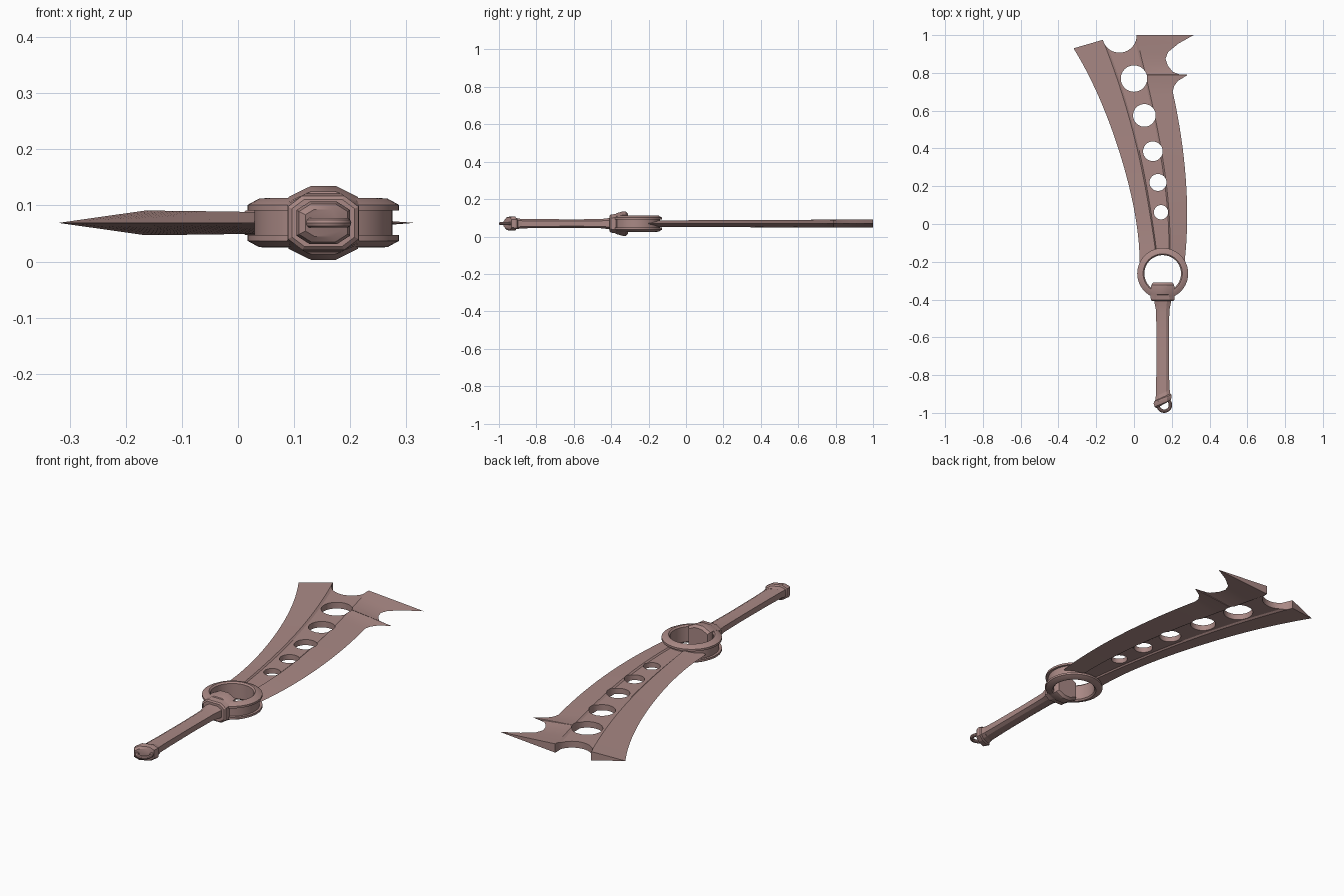
import bpy, bmesh, math
from mathutils import Matrix, Vector

if "Cube" in bpy.data.objects:
    bpy.data.objects.remove(bpy.data.objects["Cube"])

MID = 0.069          # height of the flat symmetry plane
AXIS = 0.152         # x of the grip axis
RING = (0.152, -0.262)

steel = bpy.data.materials.new("dusty_rose_metal")
steel.use_nodes = True
colour = (0.40, 0.25, 0.235, 1)
steel.diffuse_color = colour
steel.node_tree.nodes["Principled BSDF"].inputs["Base Color"].default_value = colour


def finish(bm, name, angle=25):
    bmesh.ops.recalc_face_normals(bm, faces=bm.faces)
    mesh = bpy.data.meshes.new(name)
    bm.to_mesh(mesh)
    bm.free()
    obj = bpy.data.objects.new(name, mesh)
    bpy.context.collection.objects.link(obj)
    mesh.materials.append(steel)
    smooth(obj, angle)
    return obj


def smooth(obj, angle):
    bpy.ops.object.select_all(action='DESELECT')
    obj.select_set(True)
    bpy.context.view_layer.objects.active = obj
    bpy.ops.object.shade_smooth_by_angle(angle=math.radians(angle))


def loft(name, sections, closed=False, angle=25):
    """Skin a list of equal-length loops, capped unless closed."""
    bm = bmesh.new()
    loops = [[bm.verts.new(p) for p in s] for s in sections]
    n = len(loops[0])
    pairs = list(zip(loops, loops[1:]))
    if closed:
        pairs.append((loops[-1], loops[0]))
    else:
        bm.faces.new(loops[0])
        bm.faces.new(loops[-1])
    for a, b in pairs:
        for i in range(n):
            j = (i + 1) % n
            bm.faces.new((a[i], a[j], b[j], b[i]))
    return finish(bm, name, angle)


def lathe(name, profile, centre, steps):
    """Spin a closed (radius, height) profile about a vertical axis."""
    sections = []
    for k in range(steps):
        t = math.tau * k / steps
        sections.append([(centre[0] + r * math.cos(t), centre[1] + r * math.sin(t), MID + z)
                         for r, z in profile])
    return loft(name, sections, closed=True)


def octagon(y, w, h, fx=0.5, fz=0.6, slant=0.0):
    """Chamfered cross-section across the grip; slant tilts it in plan."""
    quarter = [(1, fz), (fx, 1)]
    pts = quarter + [(-x, z) for x, z in reversed(quarter)]
    pts += [(-x, -z) for x, z in pts]
    return [(AXIS + w * x, y + slant * x, MID + h * z) for x, z in pts]


def through(points, y):
    """Smooth x(y) curve passing through the points."""
    total = 0
    for i, (xi, yi) in enumerate(points):
        for j, (_, yj) in enumerate(points):
            if i != j:
                xi *= (y - yj) / (yi - yj)
        total += xi
    return total


# Blade outline and the two ridges that border the fuller
left_edge = [(.03, -.2), (0, .08), (-.08, .39), (-.172, .64), (-.32, .93)]
left_ridge = [(.113, -.135), (.08, .08), (.03, .34), (-.07, .71), (-.165, .975)]
right_ridge = [(.19, -.135), (.18, .13), (.145, .39), (.08, .71), (.01, 1)]
right_edge = [(.268, -.2), (.28, .13), (.265, .34), (.235, .55), (.205, .7)]
barbs = [(.212, .73), (.232, .757), (.285, .79), (.24, .792), (.205, .806),
         (.178, .84), (.167, .875), (.18, .91), (.235, .955), (.315, 1)]

rows = [(through(right_edge, y), y) for y in [-.2 + .05 * k for k in range(19)]] + barbs
sections = []
for rx, y in rows:
    lean = max(0, (y - .4) / .6)
    yl, ym = y - .07 * lean, y - .025 * lean
    a, b, c = through(left_edge, yl), through(left_ridge, ym), through(right_ridge, y)
    high = .018 + .004 * max(0, y)
    low = high - .006
    step = (c - b) * .07
    top = [(b, ym, high), (b + step, ym, low), (c - step, y, low), (c, y, high)]
    loop = [(a, yl, 0)] + top + [(rx, y, 0)] + [(x, v, -z) for x, v, z in reversed(top)]
    sections.append([(x, v, MID + z) for x, v, z in loop])
blade = loft("blade", sections)

# Round holes, the tip notch and the ring bore are cut through the blade
cuts = [(0, .77, .07), (.055, .575, .06), (.1, .385, .052), (.127, .22, .045),
        (.143, .062, .038), (-.077, .998, .091), (*RING, .115)]
bm = bmesh.new()
for x, y, r in cuts:
    bmesh.ops.create_cone(bm, cap_ends=True, segments=40, radius1=r, radius2=r, depth=.3,
                          matrix=Matrix.Translation(Vector((x, y, MID))))
cutter = finish(bm, "blade_cutter")
cutter.hide_render = True
mod = blade.modifiers.new("holes", 'BOOLEAN')
mod.object = cutter
mod.solver = 'EXACT'
bpy.context.view_layer.objects.active = blade
bpy.ops.object.modifier_apply(modifier=mod.name)
bpy.data.objects.remove(cutter)
smooth(blade, 15)

# Guard ring with two bevelled flanges and a groove between them
half = [(.097, .037), (.104, .044), (.115, .043), (.135, .032), (.135, .022), (.123, .022)]
lathe("guard_ring", half + [(r, -z) for r, z in reversed(half)], RING, 56)

# Collar clasping the ring
loft("collar", [octagon(-.408, .056, .042, .6, .6), octagon(-.402, .063, .048, .6, .6),
                octagon(-.375, .064, .052, .5, .65), octagon(-.372, .06, .056, .35, .7),
                octagon(-.335, .062, .066, .35, .7), octagon(-.322, .06, .065, .35, .7),
                octagon(-.31, .052, .054, .35, .7)])

# Grip, slightly waisted
loft("grip", [octagon(y, w, h) for y, w, h in
              [(-.93, .037, .026), (-.8, .034, .024), (-.6, .033, .023),
               (-.46, .035, .024), (-.425, .042, .028), (-.4, .046, .032)]])

# Slanted pommel cap
loft("pommel", [octagon(y, w, h, .5, .6, .018) for y, w, h in
                [(-.957, .032, .024), (-.95, .043, .034), (-.932, .048, .038),
                 (-.922, .046, .037), (-.917, .04, .03), (-.895, .037, .026)]])

# Lanyard loop
loop = [(.033 + .009 * math.cos(t), .009 * math.sin(t))
        for t in [math.tau * k / 10 for k in range(10)]]
lathe("lanyard_loop", loop, (.16, -.958), 28)
